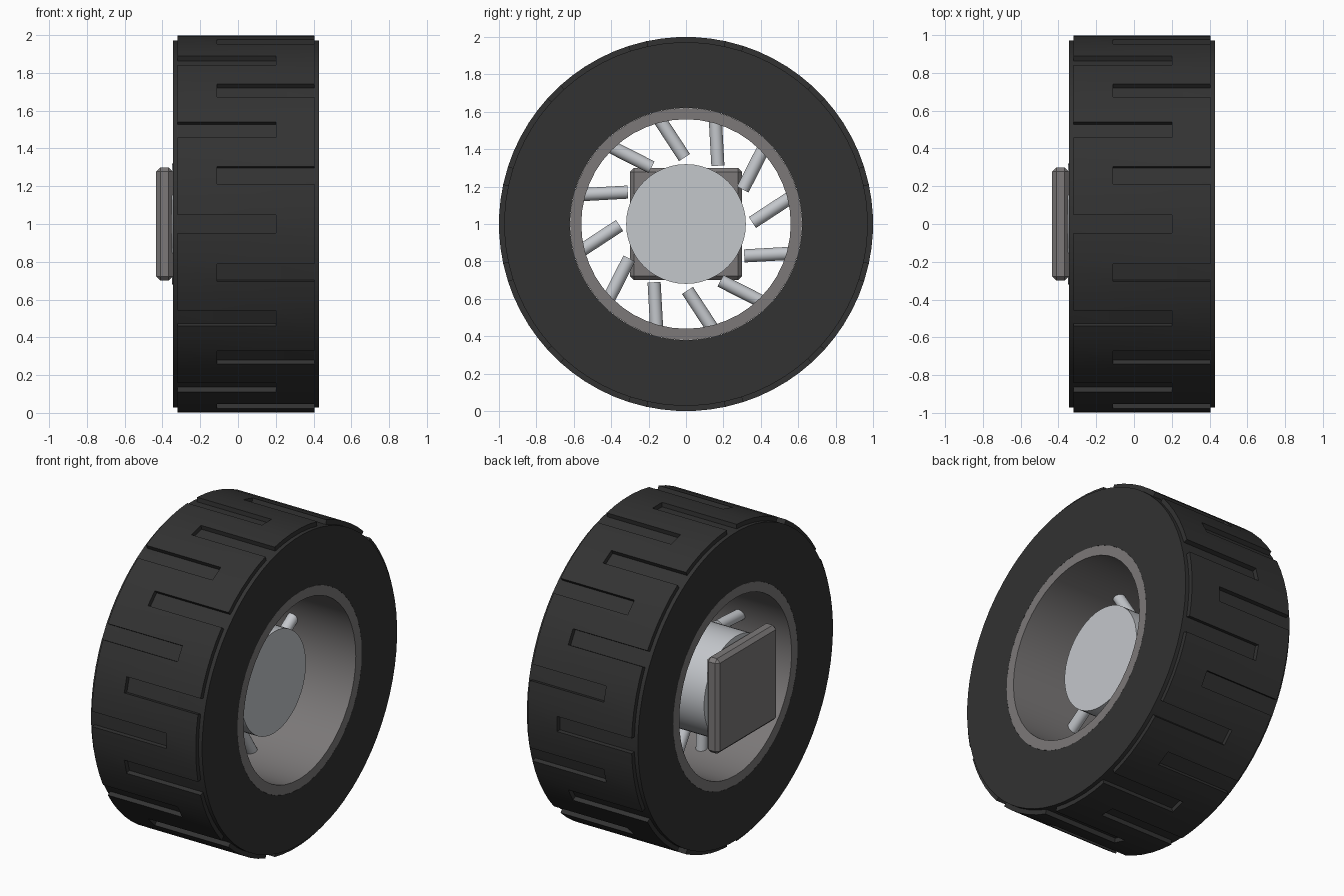
import bpy, bmesh, math
from mathutils import Vector, Matrix

old = bpy.data.objects.get("Cube")
if old:
    bpy.data.objects.remove(old, do_unlink=True)

CENTRE_Z = 1.0


def material(name, rgb):
    mat = bpy.data.materials.new(name)
    mat.use_nodes = True
    mat.diffuse_color = (*rgb, 1)
    mat.node_tree.nodes["Principled BSDF"].inputs["Base Color"].default_value = (*rgb, 1)
    return mat


rubber = material("black rubber", (0.032, 0.032, 0.032))
steel = material("dark grey steel", (0.2, 0.19, 0.19))
alloy = material("light grey alloy", (0.55, 0.57, 0.6))


def finish(bm, name, mat, smooth=True):
    bmesh.ops.recalc_face_normals(bm, faces=bm.faces)
    mesh = bpy.data.meshes.new(name)
    bm.to_mesh(mesh)
    bm.free()
    mesh.materials.append(mat)
    obj = bpy.data.objects.new(name, mesh)
    obj.location.z = CENTRE_Z
    bpy.context.collection.objects.link(obj)
    if smooth:
        bpy.ops.object.select_all(action="DESELECT")
        obj.select_set(True)
        bpy.context.view_layer.objects.active = obj
        bpy.ops.object.shade_smooth_by_angle(angle=math.radians(30))
    return obj


def lathe(profile, angles):
    """Closed ring of (x, radius) points swept around the x axis."""
    bm = bmesh.new()
    rings = [[bm.verts.new((x, r * math.cos(a), r * math.sin(a))) for x, r in profile]
             for a in angles]
    n = len(profile)
    for i, ring in enumerate(rings):
        nxt = rings[(i + 1) % len(rings)]
        for j in range(n):
            k = (j + 1) % n
            bm.faces.new((ring[j], ring[k], nxt[k], nxt[j]))
    return bm


# Tyre: plain ring whose tread band is raised everywhere except the grooves
OUTER, BASE, BORE = 1.0, 0.972, 0.62
LEFT, RIGHT = 0.43, -0.345
T0, T1, T2, T3 = -0.32, -0.11, 0.20, 0.405
PITCH, HALF = math.radians(15), math.radians(2.75)
angles = [k * PITCH + off for k in range(24) for off in (-HALF, HALF, PITCH / 2)]
bm = lathe([(RIGHT, BORE), (RIGHT, BASE), (T0, BASE), (T1, BASE), (T2, BASE),
            (T3, BASE), (LEFT, BASE), (LEFT, BORE)], angles)


def is_raised(face):
    c = face.calc_center_median()
    if not T0 < c.x < T3 or math.hypot(c.y, c.z) < 0.9:
        return False
    turn = math.atan2(c.z, c.y) / PITCH
    slot = round(turn)
    in_groove = abs(turn - slot) * PITCH < HALF / 2
    if not in_groove:
        return True
    # Grooves open alternately on the two shoulders
    return c.x > T2 if slot % 2 == 0 else c.x < T1


raised = [f for f in bm.faces if is_raised(f)]
result = bmesh.ops.extrude_face_region(bm, geom=raised)
for v in result["geom"]:
    if isinstance(v, bmesh.types.BMVert):
        v.co.y *= OUTER / BASE
        v.co.z *= OUTER / BASE
bmesh.ops.delete(bm, geom=[f for f in raised if f.is_valid], context="FACES")
finish(bm, "tyre", rubber)

# Rim barrel
steps = [math.tau * i / 48 for i in range(48)]
finish(lathe([(RIGHT, 0.56), (RIGHT, BORE), (LEFT, BORE), (LEFT, 0.56)], steps), "rim", steel)


def rod(bm, start, end, radius, sides):
    """Capped cylinder between two points."""
    axis = end - start
    turn = axis.to_track_quat("Z", "Y").to_matrix().to_4x4()
    bmesh.ops.create_cone(bm, cap_ends=True, segments=sides, radius1=radius, radius2=radius,
                          depth=axis.length,
                          matrix=Matrix.Translation((start + end) / 2) @ turn)


# Central hub drum
bm = bmesh.new()
rod(bm, Vector((-0.35, 0, 0)), Vector((0.25, 0, 0)), 0.32, 48)
finish(bm, "hub", alloy)

# Twelve slanted spokes
bm = bmesh.new()
for i in range(12):
    spin = Matrix.Rotation(math.tau * i / 12, 3, "X")
    rod(bm, spin @ Vector((0, 0.355, 0.008)), spin @ Vector((0, 0.56, 0.142)), 0.035, 20)
finish(bm, "spokes", alloy)

# Square mounting plate with chamfered edges
bm = bmesh.new()
bmesh.ops.create_cube(bm, size=1, matrix=Matrix.Translation((-0.389, 0, 0))
                      @ Matrix.Diagonal((0.088, 0.6, 0.6, 1)))
bmesh.ops.bevel(bm, geom=bm.edges[:], offset=0.022, segments=1, affect="EDGES")
finish(bm, "mounting_plate", steel, smooth=False)
